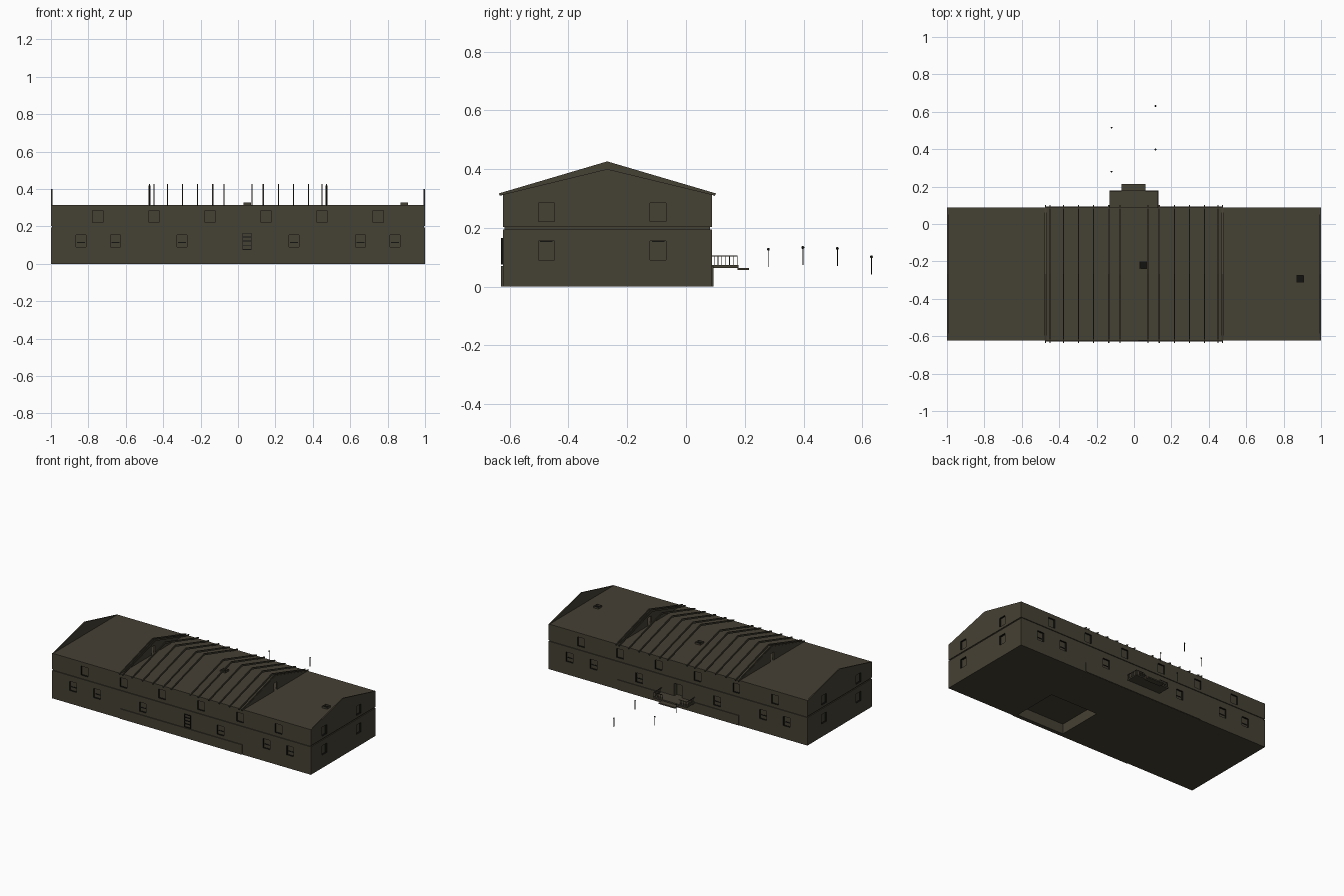
import bpy, bmesh
from mathutils import Vector

cube = bpy.data.objects.get("Cube")
if cube:
    bpy.data.objects.remove(cube, do_unlink=True)


def material(name, colour):
    m = bpy.data.materials.new(name)
    m.use_nodes = True
    m.diffuse_color = (*colour, 1)
    m.node_tree.nodes["Principled BSDF"].inputs["Base Color"].default_value = (*colour, 1)
    return m


OLIVE = material("olive_wall", (0.06, 0.052, 0.034))
DARK = material("near_black", (0.006, 0.006, 0.005))


def finish(bm, name, mats):
    bmesh.ops.recalc_face_normals(bm, faces=bm.faces)
    mesh = bpy.data.meshes.new(name)
    bm.to_mesh(mesh)
    bm.free()
    for m in mats:
        mesh.materials.append(m)
    ob = bpy.data.objects.new(name, mesh)
    bpy.context.collection.objects.link(ob)
    return ob


def add_box(bm, x, y, z):
    """Box from (min, max) pairs; returns its faces."""
    verts = bmesh.ops.create_cube(bm, size=1)["verts"]
    for v in verts:
        v.co = Vector((r[0] + (c + 0.5) * (r[1] - r[0])) for c, r in zip(v.co, (x, y, z)))
    return {f for v in verts for f in v.link_faces}


def boxes(name, items, mat=OLIVE):
    bm = bmesh.new()
    for item in items:
        add_box(bm, *item)
    return finish(bm, name, [mat])


def slab(bm, outline, x0, x1):
    """Extrude a (y, z) outline from x0 to x1."""
    f = bm.faces.new([bm.verts.new((x0, y, z)) for y, z in outline])
    new = bmesh.ops.extrude_face_region(bm, geom=[f])["geom"]
    bmesh.ops.translate(bm, vec=(x1 - x0, 0, 0), verts=[g for g in new if isinstance(g, bmesh.types.BMVert)])


def cut(target, cutter):
    mod = target.modifiers.new("openings", "BOOLEAN")
    mod.operation = "DIFFERENCE"
    mod.solver = "EXACT"
    mod.object = cutter
    cutter.hide_render = True
    cutter.hide_set(True)


FRONT, BACK, MID = -0.623, 0.088, -0.268
EAVE, DEPTH = 0.315, 0.012

# Two storeys separated by a narrow recessed joint
lower = boxes("lower_storey", [((-1, 1), (FRONT, BACK), (0, 0.195))])
upper = boxes("upper_storey", [((-1, 1), (FRONT, BACK), (0.203, EAVE))])
boxes("floor_joint", [((-0.994, 0.994), (FRONT + 0.006, BACK - 0.006), (0.194, 0.204))])
boxes("plinth_bands", [((-0.47, 0.47), (FRONT - 0.006, FRONT), (0.001, 0.07)),
                       ((-0.47, 0.47), (BACK, BACK + 0.005), (0.001, 0.07))])


def window_cutter(name, z, xs, ys, extra=()):
    """Recesses with dark reveals and wall-coloured panes on all four sides."""
    bm = bmesh.new()
    h = 0.027
    for x in xs:
        for y in (FRONT, BACK):
            for f in add_box(bm, (x - h, x + h), (y - DEPTH, y + DEPTH), z):
                f.normal_update()
                f.material_index = int(abs(f.normal.y) < 0.5)
    for y in ys:
        for x in (-1, 1):
            for f in add_box(bm, (x - DEPTH, x + DEPTH), (y - h, y + h), z):
                f.normal_update()
                f.material_index = int(abs(f.normal.x) < 0.5)
    for item in extra:
        add_box(bm, *item)
    return finish(bm, name, [OLIVE, DARK])


LOW_X = [s * x for x in (0.3, 0.655, 0.84) for s in (-1, 1)]
UP_X = [s * x for x in (0.15, 0.45, 0.75) for s in (-1, 1)]
SIDE_Y = (-0.475, -0.095)
for wall in (lower, upper):
    wall.data.materials.append(DARK)

# Lower openings include the cellar recess underneath and the porch doorway
cut(lower, window_cutter("lower_window_cutter", (0.09, 0.155), LOW_X, SIDE_Y, [
    ((0.08, 0.45), (-0.6, -0.27), (-0.05, 0.07)),
    ((-0.03, 0.03), (BACK - 0.03, BACK + 0.02), (0.071, 0.16))]))
cut(upper, window_cutter("upper_window_cutter", (0.222, 0.285), UP_X, SIDE_Y))

# Dark window bars
bars = [((x - 0.021, x + 0.021), (y, y + 0.003), (0.112, 0.117))
        for x in LOW_X for y in (FRONT + 0.009, BACK - 0.012)]
bars += [((x, x + 0.003), (y - 0.021, y + 0.021), (0.152, 0.157))
         for y in SIDE_Y for x in (-0.991, 0.988)]
boxes("window_bars", bars, DARK)

# Slatted frame on the front wall
frame = [((0.025, 0.072), (FRONT - 0.006, FRONT), (z, z + 0.004)) for z in (0.075, 0.098, 0.12, 0.142, 0.162)]
frame += [((x, x + 0.003), (FRONT - 0.006, FRONT), (0.075, 0.166)) for x in (0.024, 0.07)]
boxes("front_slatted_frame", frame, DARK)

# Thin gables at both ends of the attic
bm = bmesh.new()
for s in (-1, 1):
    slab(bm, [(FRONT + 0.005, EAVE), (BACK - 0.005, EAVE), (MID, 0.4)], s, s * 0.993)
finish(bm, "end_gables", [OLIVE])

# Inner gables, each with a doorway in the middle
bm = bmesh.new()
for s in (-1, 1):
    slab(bm, [(FRONT, EAVE), (MID - 0.018, EAVE), (MID - 0.018, 0.37), (MID + 0.018, 0.37),
              (MID + 0.018, EAVE), (BACK, EAVE), (MID, 0.418)], s * 0.478, s * 0.468)
finish(bm, "inner_gables", [OLIVE])

# Exposed rafters
bm = bmesh.new()
for x in (0.074, 0.135, 0.216, 0.296, 0.376, 0.45, 0.473):
    for s in (-1, 1):
        slab(bm, [(-0.637, 0.317), (MID, 0.426), (0.102, 0.317), (0.098, 0.309),
                  (MID, 0.413), (-0.633, 0.309)], s * x - 0.003, s * x + 0.003)
finish(bm, "rafters", [OLIVE])

# Attic hatches
for name, x, y in (("middle_hatch", 0.05, -0.22), ("end_hatch", 0.888, -0.293)):
    r, t = 0.02, 0.004
    rim = []
    for s in (-1, 1):
        a, b = sorted((s * r, s * (r - t)))
        rim += [((x + a, x + b), (y - r, y + r), (EAVE, 0.327)),
                ((x - r, x + r), (y + a, y + b), (EAVE, 0.327))]
    boxes(name, rim)
    boxes(name + "_opening", [((x - r, x + r), (y - r, y + r), (EAVE, 0.317))], DARK)

# Back porch, steps and railing
boxes("porch", [((-0.132, 0.13), (BACK, 0.178), (0.064, 0.073)),
                ((-0.066, 0.062), (0.175, 0.215), (0.056, 0.064))])
rail = []
for x in (-0.13, 0.125):
    rail.append(((x, x + 0.003), (BACK, 0.176), (0.102, 0.106)))
    rail += [((x, x + 0.003), (0.095 + i * 0.013, 0.097 + i * 0.013), (0.073, 0.103)) for i in range(7)]
for a, b in ((-0.13, -0.066), (0.062, 0.128)):
    rail.append(((a, b), (0.173, 0.176), (0.102, 0.106)))
    rail += [((a + i * 0.013, a + i * 0.013 + 0.002), (0.173, 0.175), (0.073, 0.103)) for i in range(6)]
boxes("porch_railing", rail)

# Garden lamps
bm = bmesh.new()
for x, y, z in ((-0.12, 0.28, 0.067), (0.115, 0.398, 0.073), (-0.12, 0.515, 0.07), (0.115, 0.631, 0.041)):
    add_box(bm, (x - 0.0015, x + 0.0015), (y - 0.0015, y + 0.0015), (z, z + 0.058))
    for v in bmesh.ops.create_uvsphere(bm, u_segments=10, v_segments=6, radius=0.005)["verts"]:
        v.co += Vector((x, y, z + 0.06))
finish(bm, "garden_lamps", [DARK])
